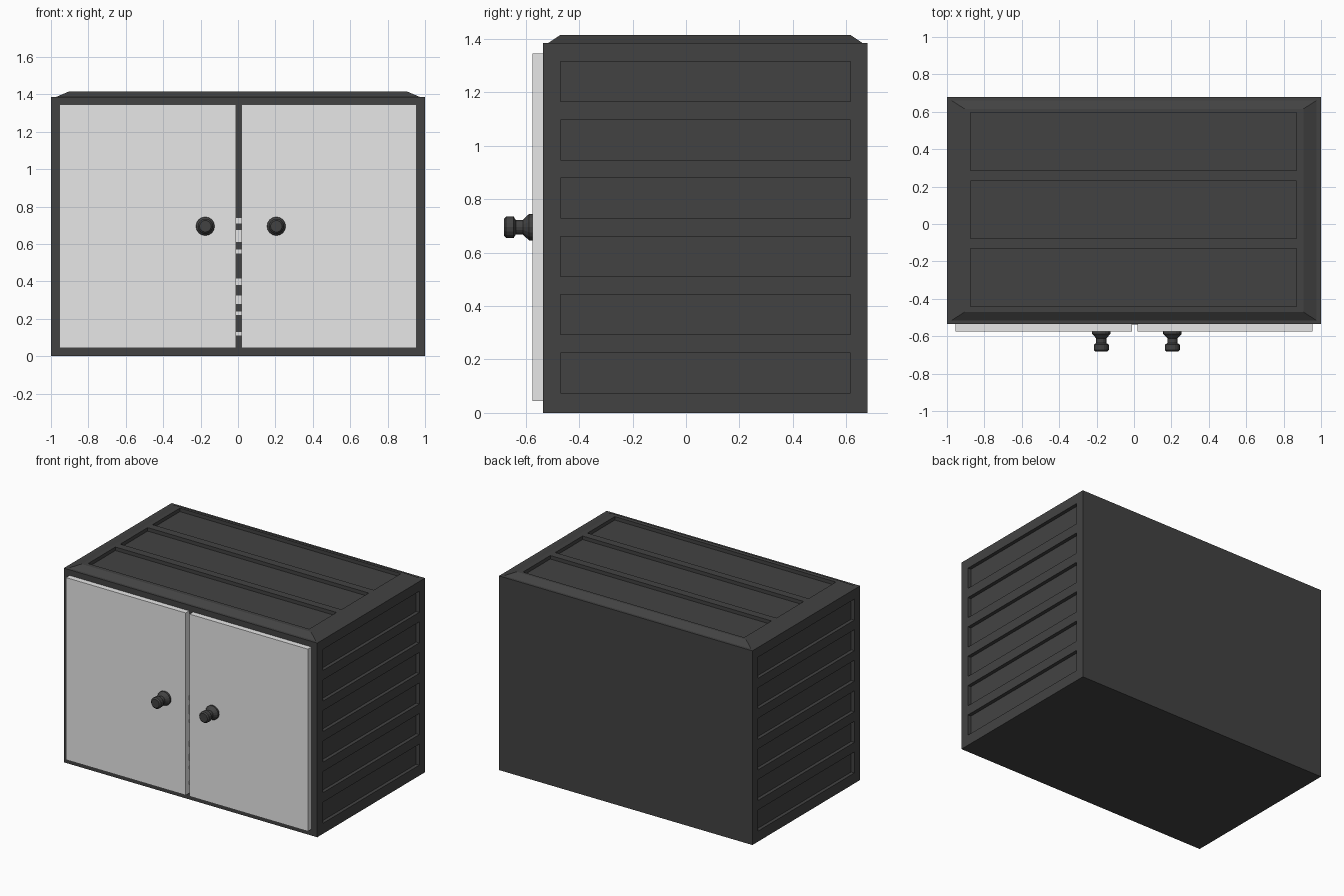
import bpy, bmesh, math
from mathutils import Matrix, Vector

cube = bpy.data.objects.get("Cube")
if cube:
    bpy.data.objects.remove(cube, do_unlink=True)


def material(name, rgb):
    m = bpy.data.materials.new(name)
    m.use_nodes = True
    m.diffuse_color = (*rgb, 1)
    m.node_tree.nodes["Principled BSDF"].inputs["Base Color"].default_value = (*rgb, 1)
    return m


DARK = material("charcoal", (0.055, 0.055, 0.055))
LIGHT = material("pale grey", (0.8, 0.8, 0.8))


def add_box(bm, lo, hi):
    lo, hi = Vector(lo), Vector(hi)
    mat = Matrix.Translation((lo + hi) / 2) @ Matrix.Diagonal((*(hi - lo), 1))
    return bmesh.ops.create_cube(bm, size=1, matrix=mat)["verts"]


def finish(name, bm, mat):
    bmesh.ops.recalc_face_normals(bm, faces=bm.faces[:])
    mesh = bpy.data.meshes.new(name)
    bm.to_mesh(mesh)
    bm.free()
    mesh.materials.append(mat)
    ob = bpy.data.objects.new(name, mesh)
    bpy.context.scene.collection.objects.link(ob)
    return ob


def boxes(name, spans, mat):
    bm = bmesh.new()
    for lo, hi in spans:
        add_box(bm, lo, hi)
    return finish(name, bm, mat)


def carve(ob, spans):
    """Cut recessed panels, then discard the helper."""
    cutter = boxes("panel_cutter", spans, DARK)
    cutter.hide_render = True
    mod = ob.modifiers.new("panels", "BOOLEAN")
    mod.object, mod.operation, mod.solver = cutter, "DIFFERENCE", "EXACT"
    bpy.context.view_layer.objects.active = ob
    bpy.ops.object.modifier_apply(modifier=mod.name)
    bpy.data.objects.remove(cutter, do_unlink=True)


FRONT, BACK, TOP, DEPTH = -0.535, 0.68, 1.385, 0.025

# Cabinet body with six recessed panels on each side
body = boxes("cabinet_body", [((-1, FRONT, 0), (1, BACK, TOP))], DARK)
side_cuts = []
for i in range(6):
    z = 0.075 + 0.218 * i
    for x0, x1 in ((-1.1, -1 + DEPTH), (1 - DEPTH, 1.1)):
        side_cuts.append(((x0, -0.47, z), (x1, 0.615, z + 0.15)))
carve(body, side_cuts)

# Bevelled top slab with three recessed panels
bm = bmesh.new()
for v in add_box(bm, (-0.975, -0.515, TOP), (0.975, 0.66, 1.415)):
    if v.co.z > 1.4:
        v.co.x = math.copysign(0.905, v.co.x)
        v.co.y = -0.47 if v.co.y < 0 else 0.615
top = finish("cabinet_top", bm, DARK)
carve(top, [((-0.875, y, 1.415 - DEPTH), (0.87, y + 0.308, 1.5))
            for y in (-0.44, -0.077, 0.287)])

# Doors
for side, x0, x1 in (("right", -0.955, -0.01), ("left", 0.02, 0.955)):
    boxes(side + "_door", [((x0, -0.575, 0.045), (x1, FRONT, 1.345))], LIGHT)

# Pale strips seen in the gap between the doors
boxes("gap_strips", [((-0.01, FRONT - 0.004, z), (0.02, FRONT, z + h)) for z, h in
                     ((0.11, 0.02), (0.22, 0.02), (0.28, 0.045), (0.38, 0.035),
                      (0.55, 0.02), (0.61, 0.065), (0.71, 0.03))], LIGHT)

# Turned knobs: radius and distance out from the door
PROFILE = [(0.05, 0), (0.05, 0.012), (0.027, 0.036), (0.027, 0.062),
           (0.04, 0.07), (0.04, 0.098), (0.031, 0.107)]
SIDES = 16
for side, x in (("right", -0.175), ("left", 0.205)):
    bm = bmesh.new()
    rings = []
    for r, d in PROFILE:
        rings.append([bm.verts.new((x + r * math.cos(a), -0.575 - d, 0.695 + r * math.sin(a)))
                      for a in (math.tau * k / SIDES for k in range(SIDES))])
    for a, b in zip(rings, rings[1:]):
        for k in range(SIDES):
            n = (k + 1) % SIDES
            bm.faces.new((a[k], a[n], b[n], b[k]))
    bm.faces.new(rings[0])
    bm.faces.new(rings[-1])
    finish(side + "_knob", bm, DARK)
